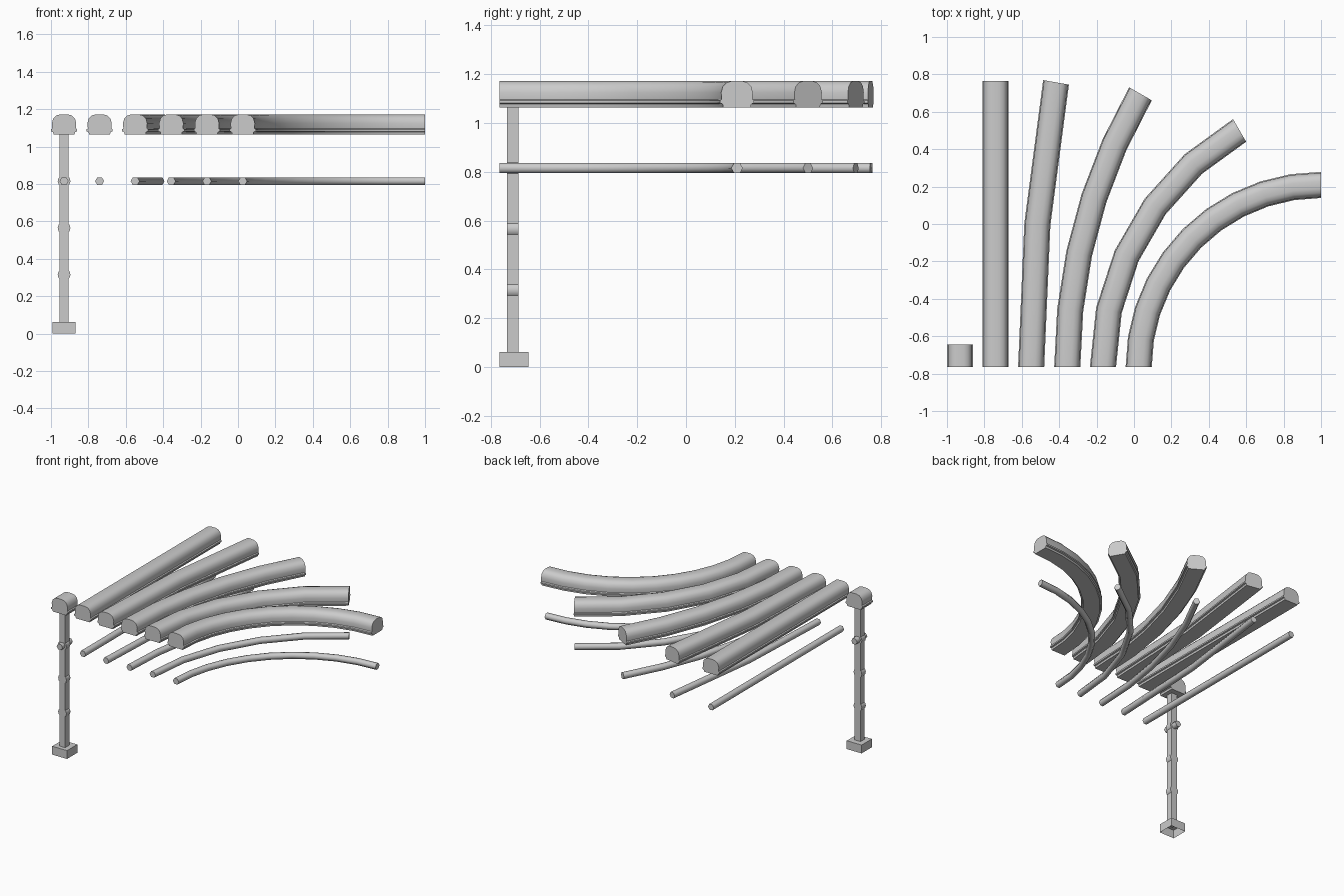
import bpy, bmesh, math

if "Cube" in bpy.data.objects:
    bpy.data.objects.remove(bpy.data.objects["Cube"])

LENGTH = 1.53      # every rail has the same length
Y0 = -0.765        # front end of all rails
POST_X, POST_Y = -0.93, -0.705

# Handrail cross-section: flat underside, side lip, domed top
half = [(0.056, 1.064), (0.059, 1.078), (0.07, 1.081), (0.07, 1.092),
        (0.063, 1.097), (0.065, 1.125), (0.058, 1.15), (0.042, 1.166), (0.02, 1.172)]
HANDRAIL = half + [(-x, z) for x, z in reversed(half)]
# Lower rail cross-section: hexagon
LOWER = [(0.024 * math.cos(i * math.pi / 3), 0.815 + 0.024 * math.sin(i * math.pi / 3))
         for i in range(6)]


def finish(name, bm, angle=None):
    bmesh.ops.recalc_face_normals(bm, faces=bm.faces)
    mesh = bpy.data.meshes.new(name)
    bm.to_mesh(mesh)
    bm.free()
    ob = bpy.data.objects.new(name, mesh)
    bpy.context.collection.objects.link(ob)
    if angle:
        bpy.ops.object.select_all(action='DESELECT')
        ob.select_set(True)
        bpy.context.view_layer.objects.active = ob
        bpy.ops.object.shade_smooth_by_angle(angle=math.radians(angle))
    return ob


def sweep(name, profile, x0, turn=0, segments=1, length=LENGTH, smooth=35):
    """Sweep a profile along +y, bending to the right by turn degrees."""
    bm = bmesh.new()
    total = math.radians(turn)
    rings = []
    for i in range(segments + 1):
        t = i / segments
        a = total * t
        if turn:
            r = length / total
            cx, cy = x0 + r * (1 - math.cos(a)), Y0 + r * math.sin(a)
        else:
            cx, cy = x0, Y0 + length * t
        rings.append([bm.verts.new((cx + u * math.cos(a), cy - u * math.sin(a), z))
                      for u, z in profile])
    n = len(profile)
    for a, b in zip(rings, rings[1:]):
        for j in range(n):
            k = (j + 1) % n
            bm.faces.new((a[j], a[k], b[k], b[j]))
    bm.faces.new(rings[0])
    bm.faces.new(rings[-1])
    return finish(name, bm, smooth)


def box(name, x, y, z0, z1, w, d, open_bottom=False):
    bm = bmesh.new()
    bmesh.ops.create_cube(bm, size=1)
    for v in bm.verts:
        v.co = (x + v.co.x * w, y + v.co.y * d, z0 + (v.co.z + 0.5) * (z1 - z0))
    if open_bottom:
        low = [f for f in bm.faces if all(v.co.z < z0 + 1e-4 for v in f.verts)]
        bmesh.ops.delete(bm, geom=low, context='FACES')
    return finish(name, bm)


# Rails: straight, then bends of 10, 30, 60 and 90 degrees
for x, turn, segs in [(-0.74, 0, 1), (-0.55, 10, 2), (-0.357, 30, 5),
                      (-0.166, 60, 5), (0.025, 90, 10)]:
    sweep(f"handrail_{turn}", HANDRAIL, x, turn, segs)
    sweep(f"lower_rail_{turn}", LOWER, x, turn, segs, smooth=65)

# Post with hollow foot and short rail pieces
box("post_foot", POST_X, POST_Y, 0, 0.062, 0.122, 0.12, open_bottom=True)
box("post", POST_X, POST_Y - 0.005, 0.055, 1.066, 0.048, 0.048)
sweep("post_handrail", HANDRAIL, POST_X, length=0.12)
sweep("post_lower_rail", LOWER, POST_X, length=0.12, smooth=65)

# Round collars along the post
for i, z in enumerate((0.315, 0.565, 0.815)):
    bm = bmesh.new()
    bmesh.ops.create_cone(bm, cap_ends=True, segments=12, radius1=0.034, radius2=0.034, depth=0.047)
    for v in bm.verts:
        x, y, h = v.co
        v.co = (POST_X + x, POST_Y - 0.005 + h, z + y)
    finish(f"post_collar_{i}", bm, 35)
